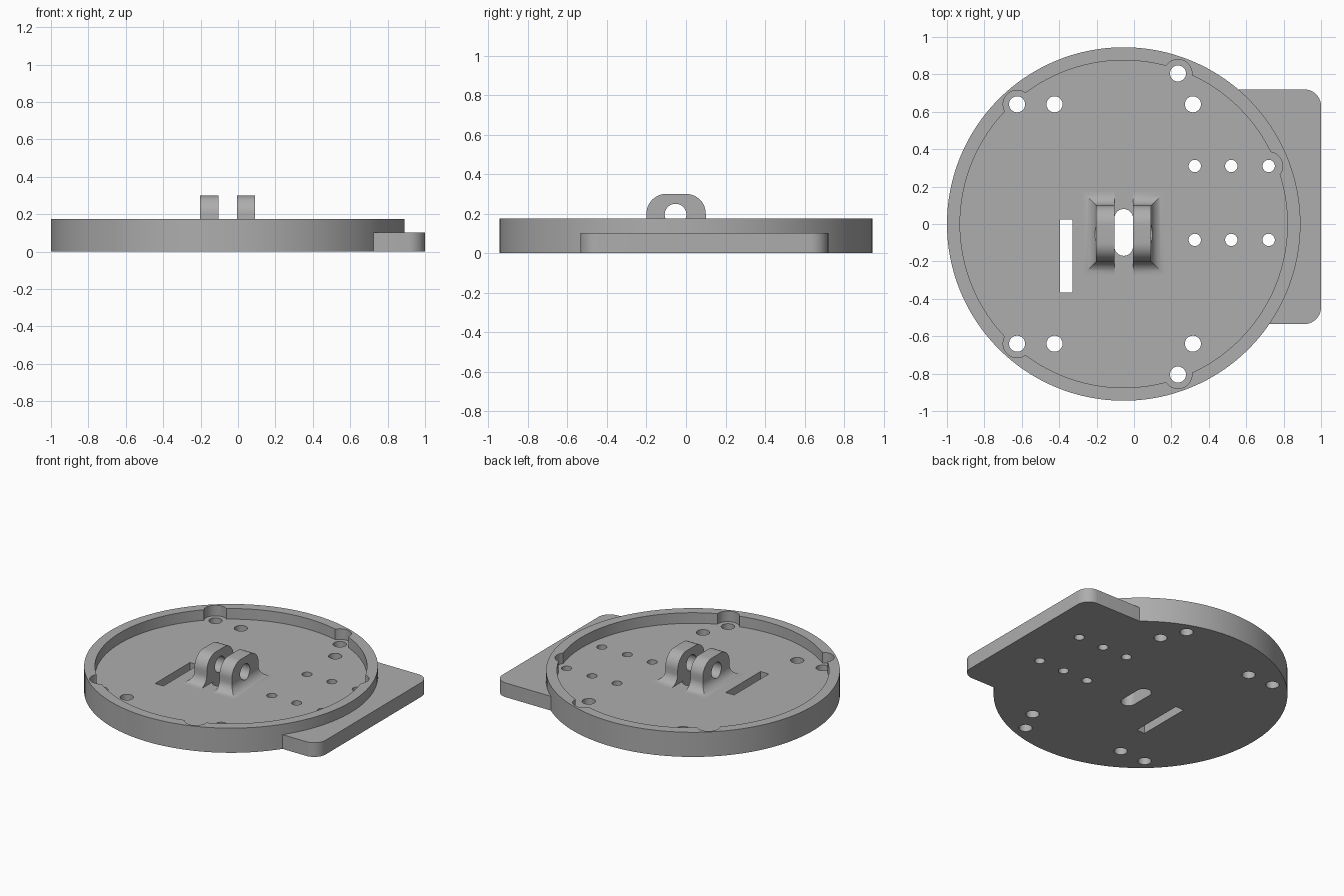
import bpy
import bmesh
from math import sin, cos, pi, radians

cube = bpy.data.objects.get("Cube")
if cube:
    bpy.data.objects.remove(cube, do_unlink=True)

grey = bpy.data.materials.new("matte grey")
grey.use_nodes = True
grey.diffuse_color = (0.42, 0.42, 0.42, 1)
grey.node_tree.nodes["Principled BSDF"].inputs["Base Color"].default_value = grey.diffuse_color

CX = -0.055      # centre of the round plate
FLOOR = 0.1      # floor of the recess
RIM = 0.175      # top of the rim


def circle(x, y, r, n=32):
    return [(x + r * cos(2 * pi * i / n), y + r * sin(2 * pi * i / n)) for i in range(n)]


def rounded(x0, x1, y0, y1, r, n=10):
    """Rectangle outline with round corners."""
    corners = [(x1 - r, y1 - r), (x0 + r, y1 - r), (x0 + r, y0 + r), (x1 - r, y0 + r)]
    return [(cx + r * cos(pi / 2 * (k + i / n)), cy + r * sin(pi / 2 * (k + i / n)))
            for k, (cx, cy) in enumerate(corners) for i in range(n + 1)]


def loft(bm, rings):
    """Closed skin over a stack of equal-sized rings."""
    vs = [[bm.verts.new(p) for p in ring] for ring in rings]
    n = len(vs[0])
    for a, b in zip(vs, vs[1:]):
        for i in range(n):
            j = (i + 1) % n
            bm.faces.new((a[i], a[j], b[j], b[i]))
    bm.faces.new(vs[0][::-1])
    bm.faces.new(vs[-1])


def finish(bm, name):
    bmesh.ops.remove_doubles(bm, verts=bm.verts, dist=1e-5)
    bmesh.ops.recalc_face_normals(bm, faces=bm.faces)
    mesh = bpy.data.meshes.new(name)
    bm.to_mesh(mesh)
    bm.free()
    mesh.materials.append(grey)
    obj = bpy.data.objects.new(name, mesh)
    bpy.context.collection.objects.link(obj)
    return obj


def prisms(name, outlines, z0, z1):
    """One object of upright prisms, one per outline."""
    bm = bmesh.new()
    for pts in outlines:
        loft(bm, [[(x, y, z) for x, y in pts] for z in (z0, z1)])
    return finish(bm, name)


def combine(obj, other, operation):
    """Apply a boolean and drop the helper."""
    mod = obj.modifiers.new(operation, "BOOLEAN")
    mod.operation, mod.object, mod.solver = operation, other, "EXACT"
    bpy.context.view_layer.objects.active = obj
    bpy.ops.object.modifier_apply(modifier=mod.name)
    bpy.data.objects.remove(other, do_unlink=True)


def smooth(obj):
    bpy.ops.object.select_all(action="DESELECT")
    obj.select_set(True)
    bpy.context.view_layer.objects.active = obj
    bpy.ops.object.shade_smooth_by_angle(angle=radians(30))


# Round base plate with side tab
plate = prisms("base_plate", [circle(CX, 0, 0.945, 128)], 0, RIM)
tab = prisms("side_tab", [rounded(0.4, 1, -0.535, 0.72, 0.09)], 0, FLOOR + 0.001)
combine(plate, tab, "UNION")

# Recess, with notches around the outer holes
outer_holes = [(x, s * y) for x, y in ((0.235, 0.805), (-0.625, 0.64)) for s in (1, -1)]
recess = prisms("recess_cutter", [circle(CX, 0, 0.875, 128)], FLOOR, 0.3)
combine(plate, recess, "DIFFERENCE")
notches = [circle(x, y, 0.075) for x, y in outer_holes + [(0.72, 0.31)]]
combine(plate, prisms("notch_cutter", notches, FLOOR, 0.3), "DIFFERENCE")

# Screw holes and slots through the floor
holes = [circle(x, y, 0.043) for x, y in outer_holes]
holes += [circle(x, y, 0.043) for x in (-0.425, 0.315) for y in (0.64, -0.64)]
holes += [circle(x, y, 0.033) for x in (0.325, 0.52, 0.72) for y in (0.31, -0.085)]
holes.append([(-0.395, -0.365), (-0.33, -0.365), (-0.33, 0.025), (-0.395, 0.025)])
holes.append(rounded(CX - 0.05, CX + 0.05, -0.17, 0.08, 0.05))
combine(plate, prisms("hole_cutter", holes, -0.1, 0.4), "DIFFERENCE")
smooth(plate)

# Hinge lugs: flared foot, straight sides, rounded shoulders
FLARE, SHOULDER, TOP, HALF = 0.07, 0.1, 0.3, 0.15
section = [(FLARE, HALF + FLARE, FLOOR - 0.01)]
for i in range(11):
    t = pi / 2 * i / 10
    flare = FLARE * (1 - sin(t))
    section.append((flare, HALF + flare, FLOOR + FLARE * (1 - cos(t))))
for i in range(13):
    t = pi / 2 * i / 12
    section.append((0, HALF - SHOULDER * (1 - cos(t)), TOP - SHOULDER * (1 - sin(t))))

for name, side in (("hinge_lug_left", 1), ("hinge_lug_right", -1)):
    bm = bmesh.new()
    rings = []
    for flare, half, z in section:
        inner, outer = CX + side * 0.05, CX + side * (0.147 + flare)
        rings.append([(inner, -0.05 - half, z), (outer, -0.05 - half, z),
                      (outer, -0.05 + half, z), (inner, -0.05 + half, z)])
    loft(bm, rings)
    lug = finish(bm, name)
    # Pin hole across the lug
    bm = bmesh.new()
    loft(bm, [[(x, y, z) for y, z in circle(-0.053, 0.195, 0.055)] for x in (-0.5, 0.5)])
    combine(lug, finish(bm, "pin_cutter"), "DIFFERENCE")
    smooth(lug)
